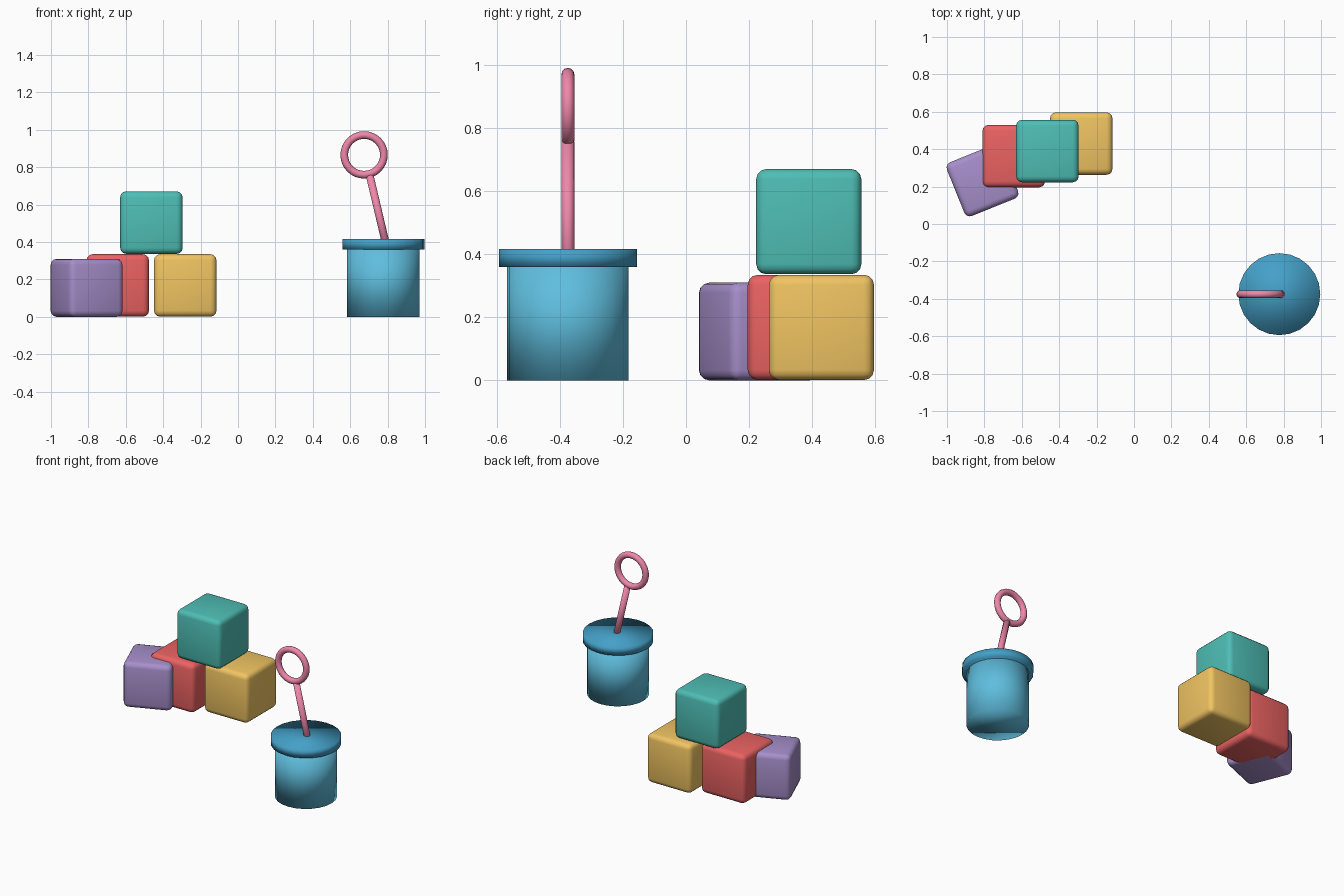
import bpy
from math import radians
from mathutils import Vector

if "Cube" in bpy.data.objects:
    bpy.data.objects.remove(bpy.data.objects["Cube"])


def paint(obj, name, rgb):
    mat = bpy.data.materials.get(name) or bpy.data.materials.new(name)
    mat.diffuse_color = [((c / 255 + 0.055) / 1.055) ** 2.4 for c in rgb] + [1]
    mat.use_nodes = True
    mat.node_tree.nodes["Principled BSDF"].inputs["Base Color"].default_value = mat.diffuse_color
    obj.data.materials.append(mat)


def block(name, center, size, rgb, turn=0, radius=0.032):
    bpy.ops.mesh.primitive_cube_add(size=size, location=center, rotation=(0, 0, radians(turn)))
    obj = bpy.context.object
    obj.name = name
    bevel = obj.modifiers.new("rounded_edges", 'BEVEL')
    bevel.width = radius
    bevel.segments = 3
    bpy.ops.object.shade_smooth()
    paint(obj, name + "_paint", rgb)


def rod(name, start, end, radius, sides, mat, rgb):
    start, end = Vector(start), Vector(end)
    axis = end - start
    bpy.ops.mesh.primitive_cylinder_add(
        vertices=sides, radius=radius, depth=axis.length, location=(start + end) / 2,
        rotation=axis.to_track_quat('Z', 'Y').to_euler())
    obj = bpy.context.object
    obj.name = name
    bpy.ops.object.shade_smooth()
    paint(obj, mat, rgb)


# Stack of rounded toy blocks
block("red_block", (-0.643, 0.363, 0.168), 0.334, (235, 98, 98))
block("yellow_block", (-0.282, 0.43, 0.168), 0.334, (240, 196, 98))
block("teal_block", (-0.463, 0.39, 0.504), 0.334, (78, 190, 181))
block("purple_block", (-0.81, 0.233, 0.155), 0.31, (167, 143, 203), 22)

# Bucket with a wide rim
bx, by = 0.777, -0.375
rod("bucket_body", (bx, by, 0), (bx, by, 0.38), 0.193, 24, "bucket_paint", (95, 190, 222))
rod("bucket_rim", (bx, by, 0.36), (bx, by, 0.417), 0.219, 24, "rim_paint", (68, 160, 200))

# Leaning shovel handle with ring grip
pink = (240, 135, 170)
rod("shovel_handle", (0.812, by, 0.30), (0.704, by, 0.757), 0.0205, 16, "shovel_paint", pink)
bpy.ops.mesh.primitive_torus_add(
    major_radius=0.106, minor_radius=0.0205, major_segments=32, minor_segments=12,
    location=(0.674, by, 0.866), rotation=(radians(90), 0, 0))
ring = bpy.context.object
ring.name = "shovel_grip"
bpy.ops.object.shade_smooth()
paint(ring, "shovel_paint", pink)
